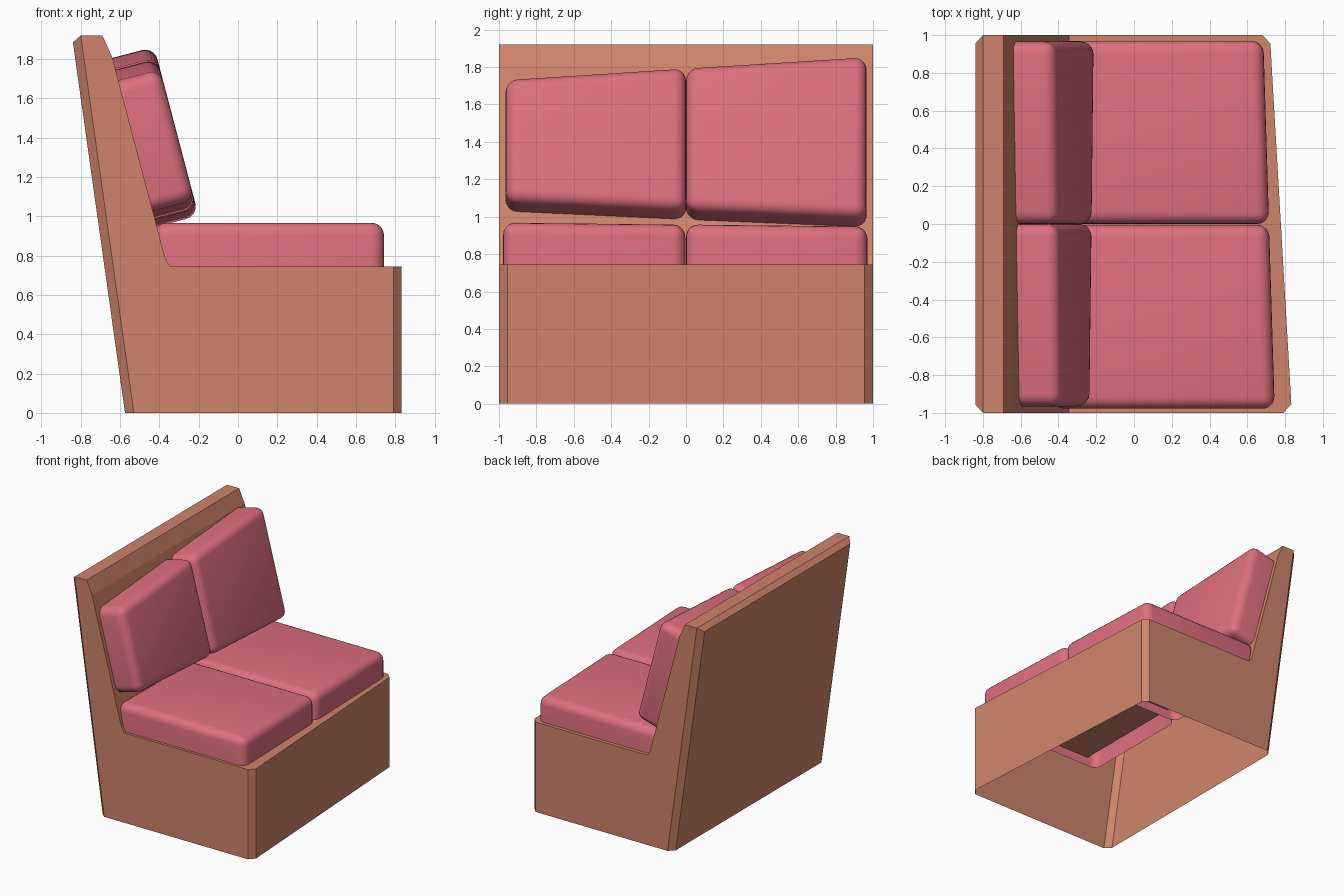
import bpy, bmesh
from mathutils import Vector

if "Cube" in bpy.data.objects:
    bpy.data.objects.remove(bpy.data.objects["Cube"])


def material(name, rgb):
    m = bpy.data.materials.new(name)
    m.diffuse_color = (*rgb, 1)
    m.use_nodes = True
    m.node_tree.nodes["Principled BSDF"].inputs["Base Color"].default_value = m.diffuse_color
    return m


WOOD = material("wood", (0.62, 0.23, 0.145))
FABRIC = material("fabric", (0.73, 0.16, 0.21))


def finish(bm, name, mat, smooth=False):
    me = bpy.data.meshes.new(name)
    bm.to_mesh(me)
    bm.free()
    ob = bpy.data.objects.new(name, me)
    bpy.context.collection.objects.link(ob)
    me.materials.append(mat)
    for p in me.polygons:
        p.use_smooth = smooth
    return ob


# bench shell: side profiles lofted along y, open underneath
def profile(y, front, end):
    if end:
        back = [(-0.53, 0), (-0.80, 1.92), (-0.80, 1.92)]
    else:
        back = [(-0.575, 0), (-0.84, 1.885), (-0.80, 1.92)]
    rest = [(-0.69, 1.92), (-0.64, 1.81), (-0.37, 0.785), (-0.345, 0.745),
            (front, 0.745), (front, 0)]
    return [(x, y, z) for x, z in back + rest]


bm = bmesh.new()
rings = [[bm.verts.new(p) for p in profile(*a)] for a in
         ((-1, 0.79, True), (-0.955, 0.833, False), (0.955, 0.722, False), (1, 0.68, True))]
for r0, r1 in zip(rings, rings[1:]):
    for i in range(len(r0) - 1):
        bm.faces.new((r0[i], r0[i + 1], r1[i + 1], r1[i]))
bm.faces.new(rings[0])
bm.faces.new(rings[-1][::-1])
bmesh.ops.remove_doubles(bm, verts=bm.verts, dist=0.0005)
bmesh.ops.recalc_face_normals(bm, faces=bm.faces)
finish(bm, "bench_shell", WOOD)


# cushion: rounded block without a hidden face, from a base and a face outline
def cushion(name, base, face, r=0.065):
    bm = bmesh.new()
    b = [bm.verts.new(p) for p in base]
    f = [bm.verts.new(p) for p in face]
    bm.faces.new(f)
    for i in range(4):
        j = (i + 1) % 4
        bm.faces.new((b[i], b[j], f[j], f[i]))
    bmesh.ops.recalc_face_normals(bm, faces=bm.faces)
    if sum((fc.normal.dot(fc.calc_center_median() - sum((v.co for v in b + f), Vector()) / 8)
            for fc in bm.faces)) < 0:
        bmesh.ops.reverse_faces(bm, faces=bm.faces)
    edges = [e for e in bm.edges if not e.is_boundary]
    bmesh.ops.bevel(bm, geom=edges, offset=r, segments=5, profile=0.5, affect='EDGES')
    finish(bm, name, FABRIC, True)


# seat cushions: y range, front x and top z at each end
for name, y0, y1, x0, x1, z0, z1 in (
        ("seat_cushion_left", -0.978, -0.004, 0.745, 0.715, 0.968, 0.957),
        ("seat_cushion_right", 0.0, 0.97, 0.715, 0.685, 0.958, 0.947)):
    low = [(-0.43, y0, 0.67), (x0, y0, 0.67), (x1, y1, 0.67), (-0.43, y1, 0.67)]
    high = [(-0.43, y0, z0), (x0, y0, z0), (x1, y1, z1), (-0.43, y1, z1)]
    cushion(name, low, high)

# back cushions: placed on the sloping back plane, growing taller toward +y
normal = Vector((0.967, 0, 0.2535))


def on_back(y, z, depth):
    return Vector((-0.64 + 0.263 * (1.81 - z), y, z)) + normal * depth


for name, y0, y1, lo0, lo1, hi0, hi1 in (
        ("back_cushion_left", -0.965, 0.0, 1.03, 0.985, 1.688, 1.75),
        ("back_cushion_right", 0.0, 0.965, 0.985, 0.945, 1.75, 1.81)):
    outline = [(y0, lo0), (y1, lo1), (y1, hi1), (y0, hi0)]
    cushion(name, [on_back(y, z, -0.07) for y, z in outline],
            [on_back(y, z, 0.22) for y, z in outline])
